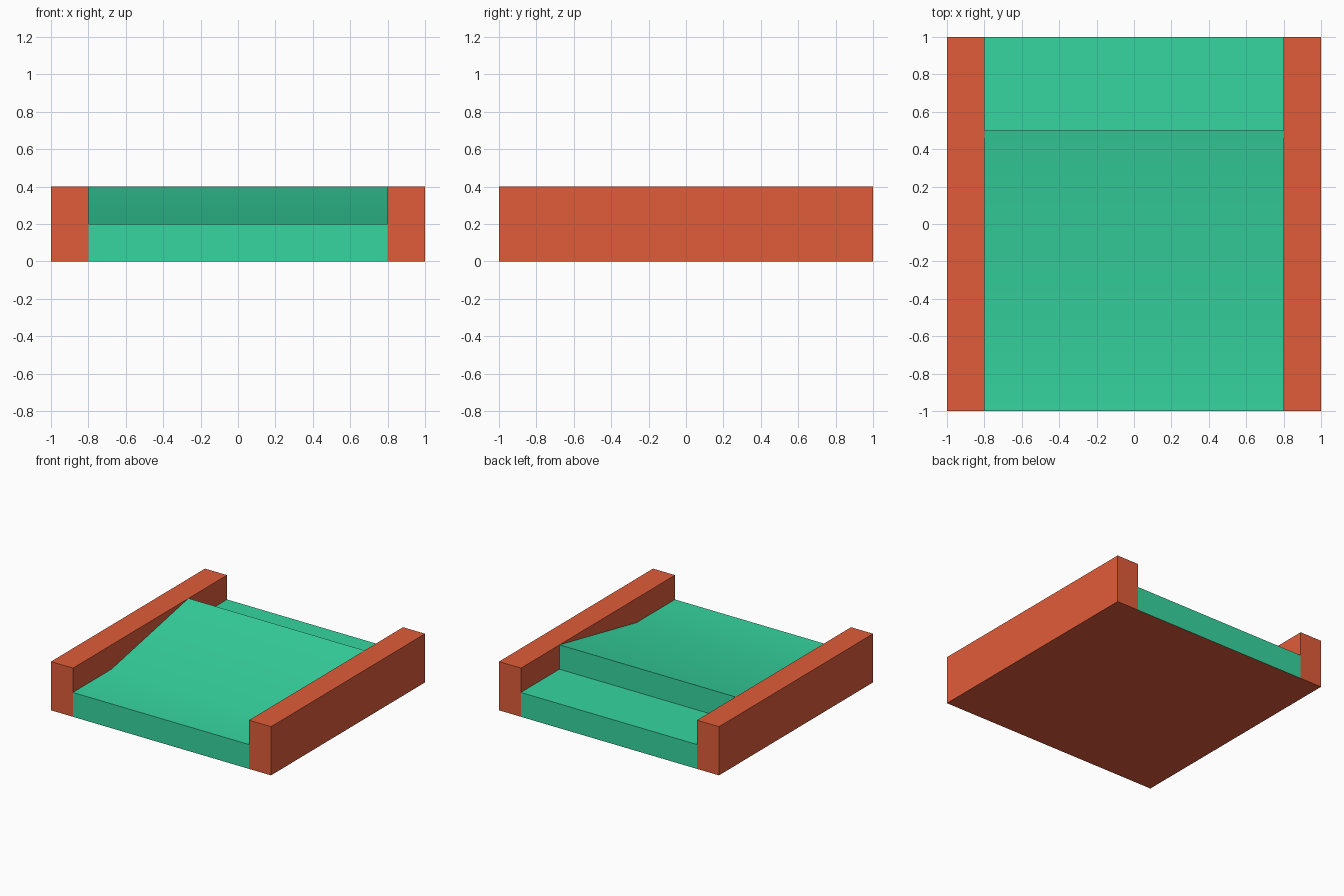
import bpy
import bmesh
import math

if "Cube" in bpy.data.objects:
    bpy.data.objects.remove(bpy.data.objects["Cube"])


def material(name, color):
    mat = bpy.data.materials.new(name)
    mat.diffuse_color = color
    mat.use_nodes = True
    mat.node_tree.nodes["Principled BSDF"].inputs["Base Color"].default_value = mat.diffuse_color
    return mat


orange = material("orange", (0.75, 0.107, 0.042, 1))
green = material("green", (0.037, 0.67, 0.35, 1))


def extrude_x(name, profile, x0, x1, mats):
    """Extrude a closed (y, z) profile along x from x0 to x1."""
    bm = bmesh.new()
    face = bm.faces.new([bm.verts.new((x0, y, z)) for y, z in profile])
    ext = bmesh.ops.extrude_face_region(bm, geom=[face])["geom"]
    bmesh.ops.translate(bm, vec=(x1 - x0, 0, 0),
                        verts=[v for v in ext if isinstance(v, bmesh.types.BMVert)])
    bmesh.ops.recalc_face_normals(bm, faces=bm.faces)
    bm.normal_update()
    # Underside takes the last material
    for f in bm.faces:
        if f.normal.z < -0.9:
            f.material_index = len(mats) - 1
    mesh = bpy.data.meshes.new(name)
    bm.to_mesh(mesh)
    bm.free()
    for m in mats:
        mesh.materials.append(m)
    obj = bpy.data.objects.new(name, mesh)
    bpy.context.collection.objects.link(obj)
    return obj


# Side rails
rail = [(-1, 0), (1, 0), (1, 0.4), (-1, 0.4)]
extrude_x("left_rail", rail, -1, -0.8, [orange])
extrude_x("right_rail", rail, 0.8, 1, [orange])

# Track deck: flat lead-in, ramp, drop, flat landing; orange underside
deck = extrude_x("ramp_deck",
                 [(-1, 0), (1, 0), (1, 0.2), (0.5, 0.2), (0.5, 0.4), (-0.5, 0.2), (-1, 0.2)],
                 -0.8, 0.8, [green, orange])

# Soft shading across the shallow bend at the foot of the ramp
bpy.context.view_layer.objects.active = deck
deck.select_set(True)
bpy.ops.object.shade_smooth_by_angle(angle=math.radians(30))
